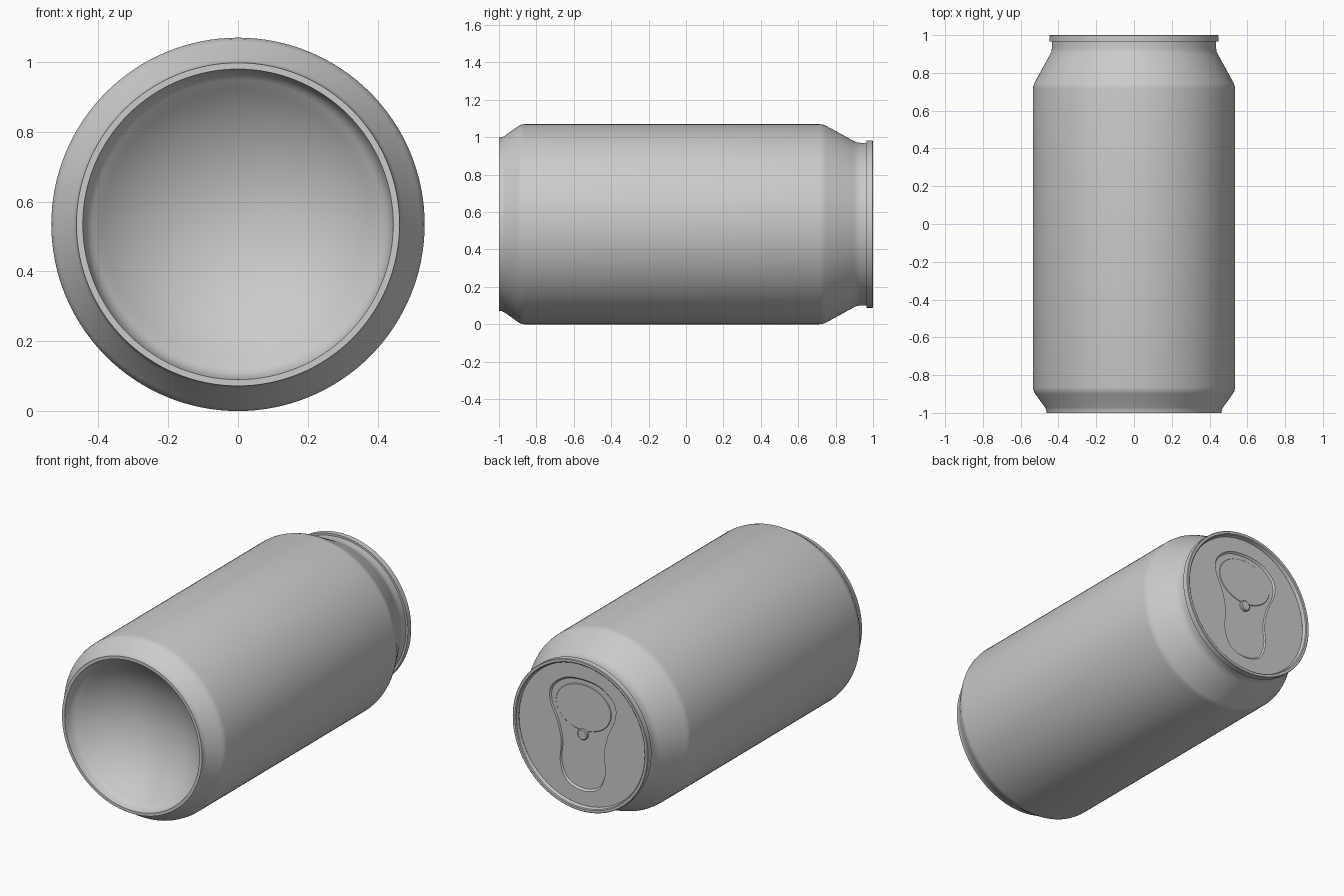
import bpy, bmesh, math
from mathutils import Vector, geometry

if "Cube" in bpy.data.objects:
    bpy.data.objects.remove(bpy.data.objects["Cube"])

R = 0.535        # body radius, also the height of the can's axis
SEG = 128
LID_Y = 0.975

metal = bpy.data.materials.new("brushed_grey_metal")
metal.use_nodes = True
GREY = (0.6, 0.6, 0.6, 1)
metal.diffuse_color = GREY
metal.node_tree.nodes["Principled BSDF"].inputs["Base Color"].default_value = GREY


def finish(name, bm, angle=30):
    bmesh.ops.remove_doubles(bm, verts=bm.verts, dist=1e-5)
    mesh = bpy.data.meshes.new(name)
    bm.to_mesh(mesh)
    bm.free()
    mesh.materials.append(metal)
    ob = bpy.data.objects.new(name, mesh)
    bpy.context.collection.objects.link(ob)
    ob.location.z = R
    bpy.ops.object.select_all(action='DESELECT')
    ob.select_set(True)
    bpy.context.view_layer.objects.active = ob
    bpy.ops.object.shade_smooth_by_angle(angle=math.radians(angle))
    return ob


def bridge_loops(name, loops, angle=30):
    """Join equal-length rings of points with quads, outward as ordered."""
    bm = bmesh.new()
    rings = [[bm.verts.new(p) for p in loop] for loop in loops]
    n = len(rings[0])
    for a, b in zip(rings, rings[1:]):
        for i in range(n):
            j = (i + 1) % n
            bm.faces.new((a[i], a[j], b[j], b[i]))
    bmesh.ops.remove_doubles(bm, verts=bm.verts, dist=1e-5)
    bmesh.ops.dissolve_degenerate(bm, edges=bm.edges, dist=1e-6)
    return finish(name, bm, angle)


def ring(rx, y, rz=None, cz=0.0):
    rz = rx if rz is None else rz
    turns = [math.tau * i / SEG for i in range(SEG)]
    return [Vector((rx * math.cos(t), y, cz + rz * math.sin(t))) for t in turns]


# Can body: concave base dome, foot ring, wall, tapered neck and rolled rim
DOME_EDGE, DOME_RISE = 0.405, 0.17
ball = (DOME_EDGE ** 2 + DOME_RISE ** 2) / (2 * DOME_RISE)
sweep = math.asin(DOME_EDGE / ball)
profile = []
for i in range(17):
    t = sweep * i / 16
    profile.append((ball * math.sin(t), -0.76 - ball * (1 - math.cos(t))))
profile += [
    (0.415, -0.938), (0.428, -0.95), (0.438, -0.97), (0.445, -1.0),   # inner foot
    (0.463, -1.0), (0.465, -0.985), (0.472, -0.97),                   # foot ring
    (0.522, -0.9), (0.531, -0.885), (R, -0.865),                      # base bevel
    (R, 0.715), (0.533, 0.73), (0.527, 0.747),                        # wall
    (0.446, 0.895), (0.438, 0.912), (0.435, 0.93), (0.435, 0.965),    # neck
    (0.447, 0.965), (0.447, 0.997), (0.444, 1.0),                     # rim
    (0.43, 1.0), (0.425, 0.996), (0.42, LID_Y),
]
bridge_loops("can_body", [ring(r, y) for r, y in profile])

# Lid with a pressed keyhole-shaped recess
half = [(0, .33), (.12, .31), (.205, .24), (.215, .15), (.165, .03),
        (.142, -.08), (.148, -.2), (.105, -.3), (0, -.335)]
keys = [Vector((x, 0, z)) for x, z in half]
keys += [Vector((-x, 0, z)) for x, z in half[-2:0:-1]]
outline = []
for i, p in enumerate(keys):
    before, q, after = keys[i - 1], keys[(i + 1) % len(keys)], keys[(i + 2) % len(keys)]
    curve = geometry.interpolate_bezier(p, p + (q - before) / 6, q - (after - p) / 6, q, 9)
    outline += curve[:-1]
outline.reverse()


def keyhole(scale, y):
    return [Vector((p.x * scale, y, p.z * scale)) for p in outline]


edge = [Vector((p.x, 0, p.z)).normalized() * 0.42 + Vector((0, LID_Y, 0)) for p in outline]
FLOOR_Y = LID_Y - 0.01
bridge_loops("lid", [edge, keyhole(1, LID_Y), keyhole(0.97, FLOOR_Y), keyhole(0, FLOOR_Y)])

# Mouth panel and centre rivet, raised from the recess floor
bridge_loops("mouth_panel", [
    ring(0.183, FLOOR_Y, 0.138, 0.157), ring(0.18, FLOOR_Y + 0.003, 0.135, 0.157),
    ring(0, FLOOR_Y + 0.003, 0, 0.157)])
bridge_loops("rivet", [
    ring(0.032, FLOOR_Y), ring(0.032, FLOOR_Y + 0.012),
    ring(0.027, FLOOR_Y + 0.016), ring(0, FLOOR_Y + 0.016)])
